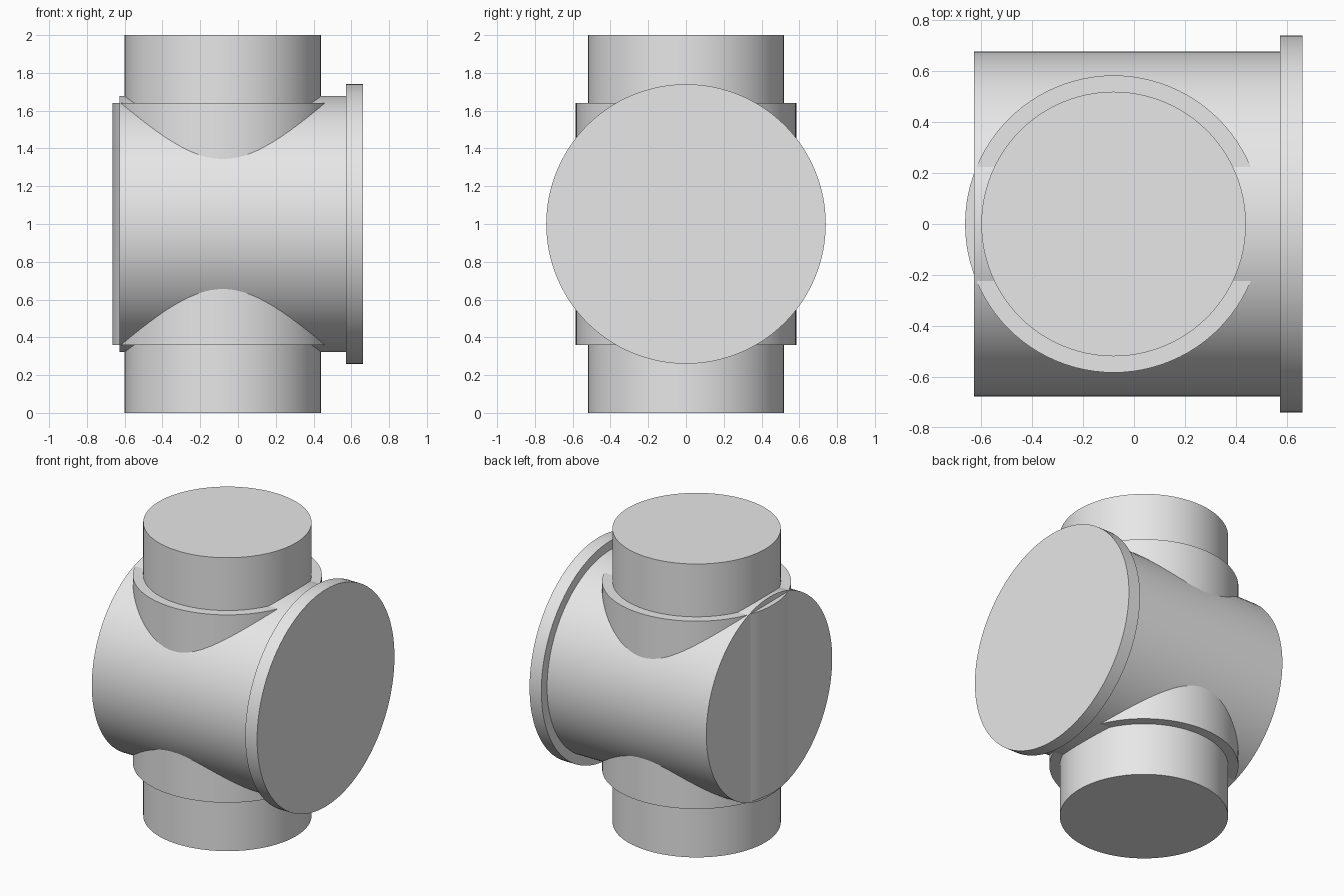
import bpy
import math

if "Cube" in bpy.data.objects:
    bpy.data.objects.remove(bpy.data.objects["Cube"])

grey = bpy.data.materials.new("light_grey")
grey.diffuse_color = (0.8, 0.8, 0.8, 1.0)
grey.use_nodes = True
grey.node_tree.nodes["Principled BSDF"].inputs["Base Color"].default_value = grey.diffuse_color


def cylinder(name, radius, start, end, axis, offset):
    """Capped cylinder from start to end along axis; offset is the centre across it."""
    mid = (start + end) / 2
    if axis == 'X':
        loc, rot = (mid, 0, offset), (0, math.pi / 2, 0)
    else:
        loc, rot = (offset, 0, mid), (0, 0, 0)
    bpy.ops.mesh.primitive_cylinder_add(vertices=96, radius=radius, depth=end - start,
                                        location=loc, rotation=rot)
    ob = bpy.context.object
    ob.name = name
    ob.data.name = name
    ob.data.materials.append(grey)
    bpy.ops.object.shade_smooth_by_angle(angle=math.radians(30))
    return ob


# Vertical pipe and the wider collar around its middle
cylinder("vertical_pipe", 0.52, 0.0, 2.0, 'Z', -0.08)
cylinder("vertical_collar", 0.584, 0.36, 1.64, 'Z', -0.08)

# Horizontal drum crossing the pipe, with its end flange
cylinder("horizontal_drum", 0.678, -0.628, 0.58, 'X', 1.0)
cylinder("end_flange", 0.74, 0.573, 0.662, 'X', 1.0)
